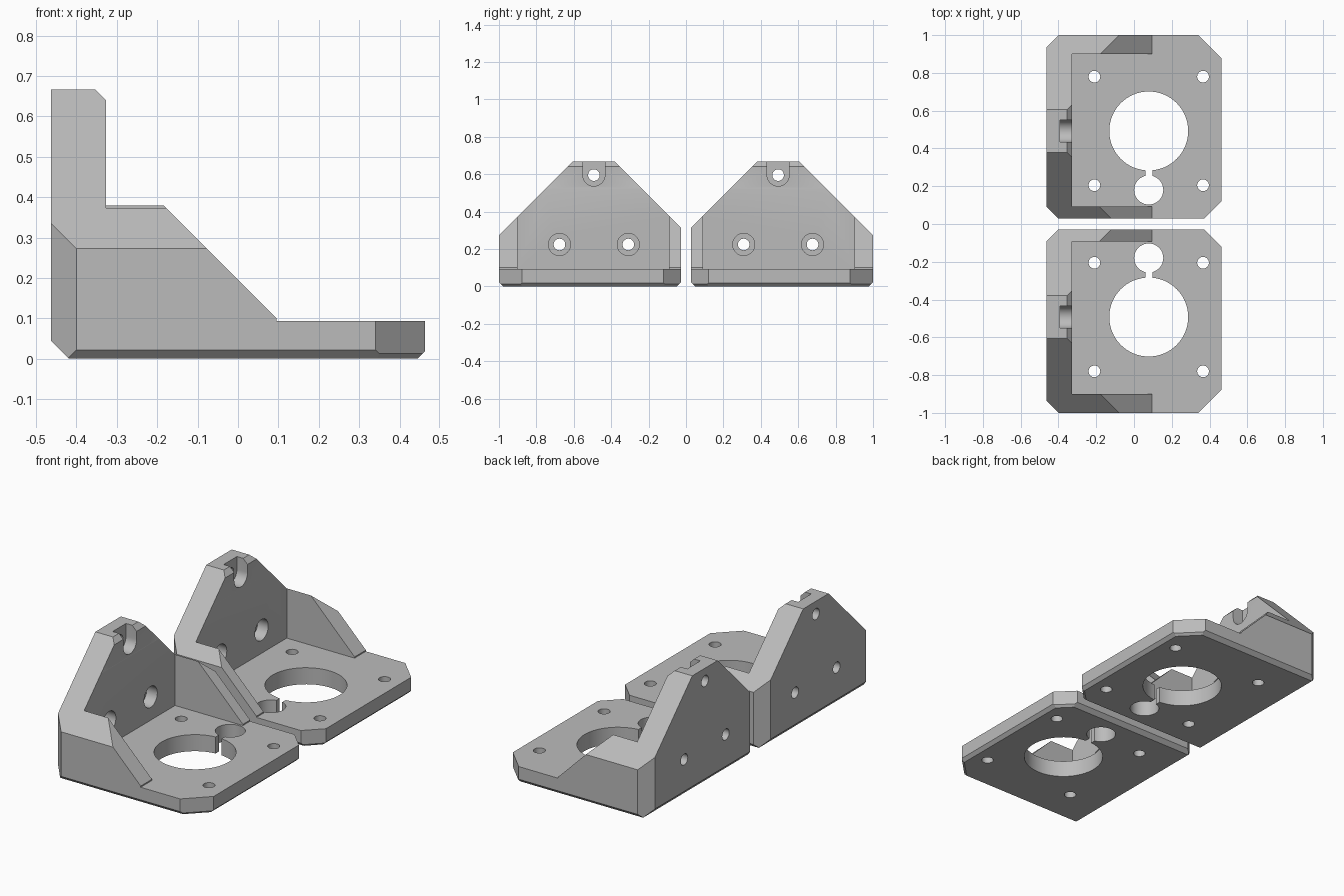
import bpy, bmesh, math
from mathutils import Matrix, Vector

if "Cube" in bpy.data.objects:
    bpy.data.objects.remove(bpy.data.objects["Cube"], do_unlink=True)

grey = bpy.data.materials.new("plain grey")
grey.use_nodes = True
colour = (0.5, 0.5, 0.5, 1)
grey.diffuse_color = colour
grey.node_tree.nodes["Principled BSDF"].inputs["Base Color"].default_value = colour

# Main dimensions of one bracket
X, Y0, Y1, TOP = 0.463, 0.028, 1.0, 0.667
PLATE, WALL, MID = 0.093, -0.327, 0.4925


def make_object(name, bm):
    bmesh.ops.recalc_face_normals(bm, faces=bm.faces)
    mesh = bpy.data.meshes.new(name)
    bm.to_mesh(mesh)
    bm.free()
    obj = bpy.data.objects.new(name, mesh)
    bpy.context.collection.objects.link(obj)
    return obj


def box_mesh(lo, hi):
    bm = bmesh.new()
    lo, hi = Vector(lo), Vector(hi)
    size = Matrix.Diagonal((*(hi - lo), 1))
    bmesh.ops.create_cube(bm, size=1, matrix=Matrix.Translation((lo + hi) / 2) @ size)
    return bm


def slice_off(bm, point, normal):
    geom = bm.verts[:] + bm.edges[:] + bm.faces[:]
    cut = bmesh.ops.bisect_plane(bm, geom=geom, plane_co=point, plane_no=normal,
                                 clear_outer=True)["geom_cut"]
    edges = [e for e in cut if isinstance(e, bmesh.types.BMEdge)]
    bmesh.ops.holes_fill(bm, edges=edges, sides=0)


cutters = []


def cut_box(name, lo, hi):
    cutters.append(make_object(name, box_mesh(lo, hi)))


def cut_cylinder(name, centre, radius, length, along_x=False, sides=32):
    bm = bmesh.new()
    turn = Matrix.Rotation(math.pi / 2, 4, "Y") if along_x else Matrix()
    bmesh.ops.create_cone(bm, cap_ends=True, segments=sides, radius1=radius, radius2=radius,
                          depth=length, matrix=Matrix.Translation(centre) @ turn)
    cutters.append(make_object(name, bm))


# Outer block, with its roof slopes and chamfers sliced away
block = box_mesh((-X, Y0, 0), (X, Y1, TOP))
for side, edge in ((-1, Y0), (1, Y1)):
    slice_off(block, (0, MID + side * 0.113, TOP), (0, side, 1))
    slice_off(block, (-X, edge - side * 0.063, 0), (-1, side, 0))
    slice_off(block, (0, edge - side * 0.022, 0), (0, side, -1))
slice_off(block, (-0.418, 0, 0), (-1, 0, -1))
slice_off(block, (0.445, 0, 0), (1, 0, -1))
slice_off(block, (X, 0.877, 0), (1, 1, 0))
slice_off(block, (X, 0.12, 0), (1, -1, 0))
d = math.sqrt(0.5)
slice_off(block, (X - 0.018, 0.877, 0), (d, d, -1))
slice_off(block, (X - 0.018, 0.12, 0), (d, -d, -1))
bracket = make_object("motor_bracket_back", block)

# Side profile that shapes the gussets and the top of the upright wall
profile = [(WALL, 0.522), (0.095, 0.1), (0.095, PLATE), (0.6, PLATE), (0.6, 0.8),
           (-0.487, 0.8), (WALL, 0.64)]
bm = bmesh.new()
face = bm.faces.new([bm.verts.new((x, -0.1, z)) for x, z in profile])
ext = bmesh.ops.extrude_face_region(bm, geom=[face])["geom"]
bmesh.ops.translate(bm, vec=(0, 1.3, 0),
                    verts=[v for v in ext if isinstance(v, bmesh.types.BMVert)])
cutters.append(make_object("gusset_cutter", bm))

# Pocket between the gussets
cut_box("pocket_cutter", (WALL, 0.092, PLATE), (0.7, 0.9, 0.9))

# Plate openings: main bore, small bore, joining slit and corner holes
cut_cylinder("bore_cutter", (0.078, MID, 0), 0.209, 0.5, sides=64)
cut_cylinder("small_bore_cutter", (0.078, 0.18, 0), 0.077, 0.5)
cut_box("slit_cutter", (0.06, 0.22, -0.1), (0.097, 0.32, 0.2))
for x in (-0.2095, 0.3655):
    for y in (MID - 0.2875, MID + 0.2875):
        cut_cylinder("corner_hole_cutter", (x, y, 0), 0.031, 0.5)

# Counterbored screw holes in the upright wall, the upper one open to the top
for y, z in ((MID - 0.184, 0.224), (MID + 0.184, 0.224), (MID, 0.595)):
    cut_cylinder("screw_hole_cutter", (-0.4, y, z), 0.031, 0.4, True)
    cut_cylinder("counterbore_cutter", (-0.293, y, z), 0.059, 0.2, True)
cut_box("notch_cutter", (-0.393, MID - 0.059, 0.595), (-0.193, MID + 0.059, 0.8))

for c in cutters:
    c.hide_render = True
    mod = bracket.modifiers.new(c.name, "BOOLEAN")
    mod.operation, mod.solver, mod.object = "DIFFERENCE", "EXACT", c

# Bake the cuts and drop the cutters
graph = bpy.context.evaluated_depsgraph_get()
baked = bpy.data.meshes.new_from_object(bracket.evaluated_get(graph))
bracket.modifiers.clear()
bracket.data = baked
for c in cutters:
    bpy.data.objects.remove(c, do_unlink=True)
baked.materials.clear()
baked.materials.append(grey)

# Mirrored twin at the front
twin = bpy.data.objects.new("motor_bracket_front", baked.copy())
bpy.context.collection.objects.link(twin)
twin.data.transform(Matrix.Diagonal((1, -1, 1, 1)))
twin.data.flip_normals()

for obj in (bracket, twin):
    bpy.ops.object.select_all(action="DESELECT")
    obj.select_set(True)
    bpy.context.view_layer.objects.active = obj
    bpy.ops.object.shade_smooth_by_angle(angle=math.radians(25))
